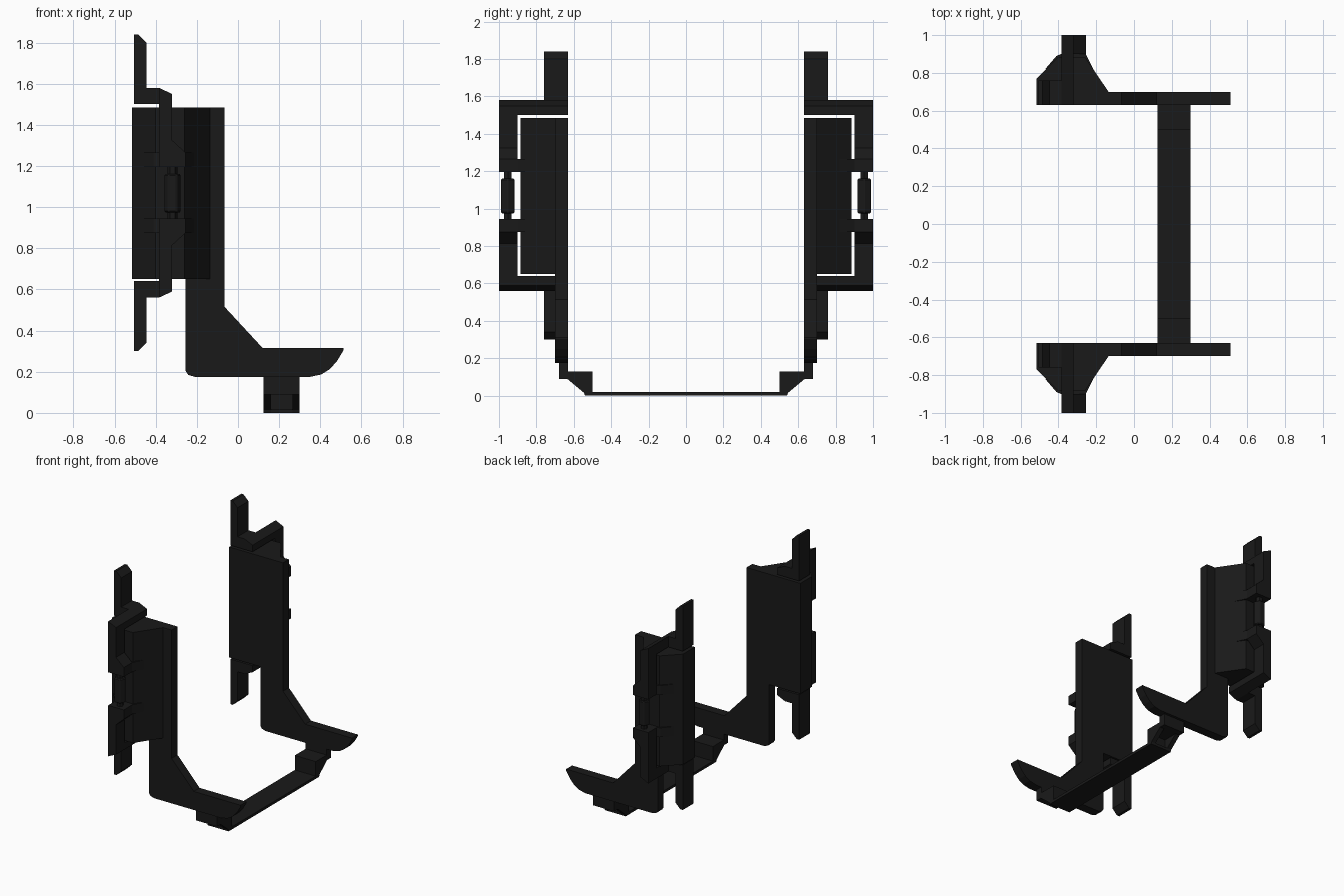
import bpy, bmesh, math

if "Cube" in bpy.data.objects:
    bpy.data.objects.remove(bpy.data.objects["Cube"])

dark = bpy.data.materials.new("dark_finish")
dark.diffuse_color = (0.01, 0.01, 0.01, 1)
dark.use_nodes = True
dark.node_tree.nodes["Principled BSDF"].inputs["Base Color"].default_value = dark.diffuse_color
MID = 1.07  # height about which the outer bracket is symmetrical


def place(axis, p, d):
    """Turn a 2D profile point and a depth into a 3D point."""
    if axis == 'x':
        return (d, p[0], p[1])
    if axis == 'y':
        return (p[0], d, p[1])
    return (p[0], p[1], d)


def build(name, prisms, flip_z=False, mirror=True):
    """Join several extruded profiles (axis, start, end, points) in one object."""
    bm = bmesh.new()
    for axis, a, b, pts in prisms:
        lo = [bm.verts.new(place(axis, p, a)) for p in pts]
        hi = [bm.verts.new(place(axis, p, b)) for p in pts]
        bm.faces.new(lo)
        bm.faces.new(hi[::-1])
        n = len(pts)
        for i in range(n):
            j = (i + 1) % n
            bm.faces.new((lo[i], hi[i], hi[j], lo[j]))
    if flip_z:
        for v in bm.verts:
            v.co.z = 2 * MID - v.co.z
    bmesh.ops.recalc_face_normals(bm, faces=bm.faces[:])
    mesh = bpy.data.meshes.new(name)
    bm.to_mesh(mesh)
    bm.free()
    mesh.materials.append(dark)
    ob = bpy.data.objects.new(name, mesh)
    bpy.context.collection.objects.link(ob)
    if mirror:
        m = ob.modifiers.new("other_side", 'MIRROR')
        m.use_axis = (False, True, False)
        m.use_mirror_merge = False
    return ob


def rect(a0, a1, b0, b1):
    return [(a0, b0), (a1, b0), (a1, b1), (a0, b1)]


def hexagon(cx, cy, r):
    return [(cx + r * math.cos(i * math.pi / 3), cy + r * math.sin(i * math.pi / 3))
            for i in range(6)]


# L-shaped side arm with upswept foot
build("side_arm", [('y', 0.63, 0.70, [
    (-0.255, 1.485), (-0.255, 0.205), (-0.242, 0.185), (-0.21, 0.175), (0.35, 0.175),
    (0.405, 0.187), (0.445, 0.212), (0.48, 0.25), (0.512, 0.303), (0.512, 0.315),
    (0.12, 0.315), (-0.065, 0.515), (-0.065, 1.485)])])

# faceted housing behind the arm
build("housing", [('z', 0.65, 1.485, [
    (-0.515, 0.63), (-0.515, 0.77), (-0.40, 0.885), (-0.26, 0.885),
    (-0.135, 0.70), (-0.255, 0.70), (-0.255, 0.63)])])

# outer bracket: upper half and its flipped lower half
clip = [(-0.47, 0.82), (-0.41, 0.89), (-0.385, 0.90), (-0.385, 1.0),
        (-0.255, 1.0), (-0.255, 0.90), (-0.215, 0.82)]
for label, flip in (("upper", False), ("lower", True)):
    build(label + "_bracket", [
        # upright with gusset
        ('y', 0.90, 1.0, [(-0.385, 1.265), (-0.385, 1.58), (-0.32, 1.55),
                          (-0.32, 1.325), (-0.255, 1.265)]),
        # arm reaching inwards
        ('y', 0.63, 0.90, [(-0.385, 1.50), (-0.385, 1.58), (-0.32, 1.55), (-0.32, 1.50)]),
        # pointed prong
        ('y', 0.63, 0.76, [(-0.505, 1.50), (-0.505, 1.84), (-0.485, 1.84), (-0.445, 1.80),
                           (-0.445, 1.58), (-0.385, 1.58), (-0.385, 1.50)]),
    ], flip)
    build(label + "_clip", [('z', 1.195, 1.265, clip)], flip)

# hexagonal pin and grip between the clips
build("pin", [('z', 0.945, 1.195, hexagon(-0.318, 0.953, 0.024))])
grip = build("grip", [('z', 0.975, 1.16, hexagon(-0.318, 0.953, 0.042))])
bev = grip.modifiers.new("edge", 'BEVEL')
bev.width = 0.006
bev.segments = 1

# stepped hangers joining arms to crossbar, with an open pocket in the slope
cheek = [(0.50, 0.0), (0.54, 0.0), (0.545, 0.015), (0.635, 0.09), (0.50, 0.09)]
build("hanger", [
    ('x', 0.125, 0.30, [(0.50, 0.09), (0.68, 0.09), (0.68, 0.175),
                        (0.63, 0.175), (0.63, 0.13), (0.50, 0.13)]),
    ('x', 0.125, 0.16, cheek),
    ('x', 0.265, 0.30, cheek),
    ('x', 0.16, 0.265, [(0.50, 0.0), (0.54, 0.0), (0.54, 0.02),
                        (0.52, 0.02), (0.52, 0.09), (0.50, 0.09)]),
])

# thin crossbar
build("crossbar", [('y', -0.50, 0.50, rect(0.125, 0.30, 0.0, 0.02))], mirror=False)
